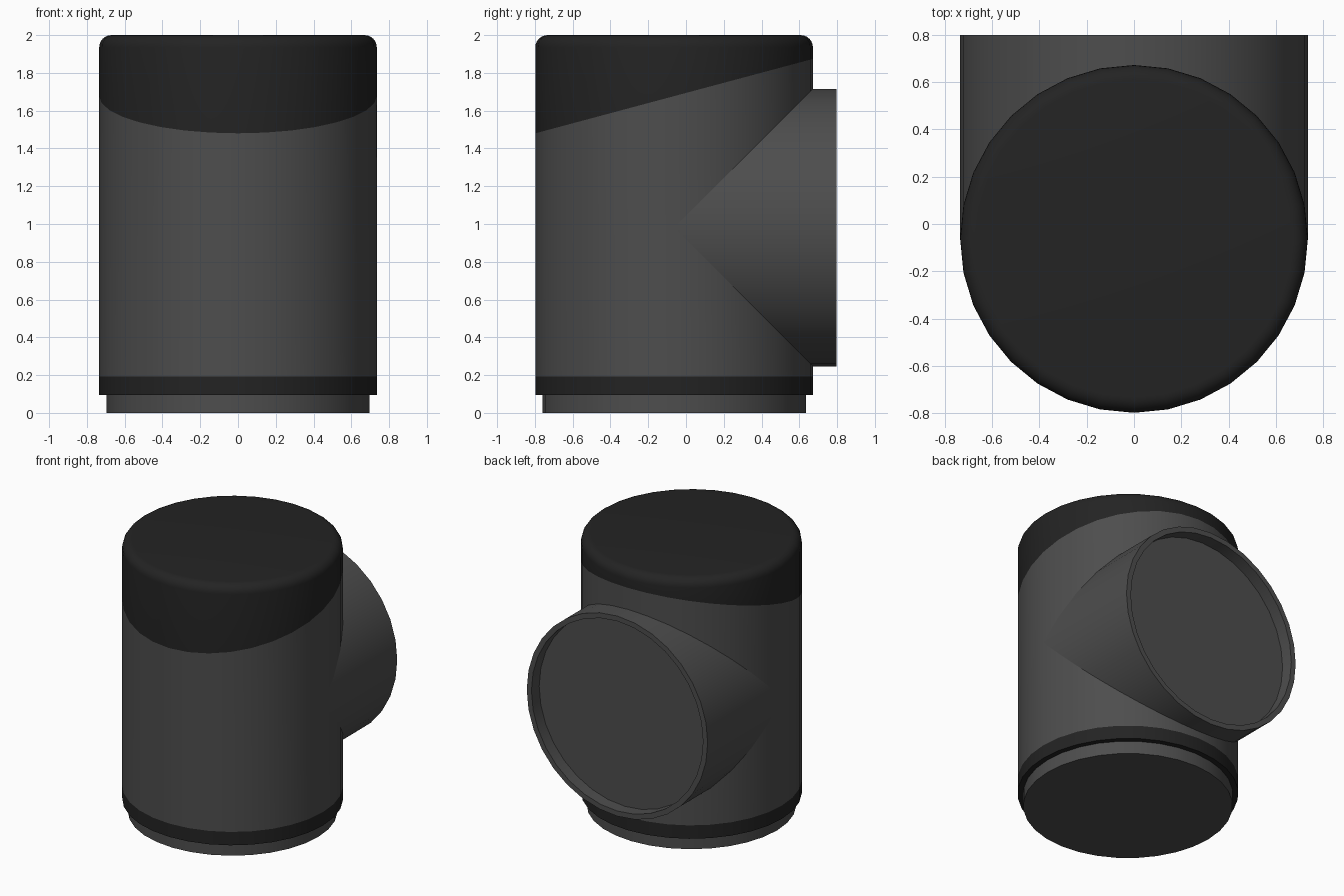
import bpy, bmesh
from math import sin, cos, pi, radians, tan
from mathutils import Matrix, Vector

cube = bpy.data.objects.get("Cube")
if cube:
    bpy.data.objects.remove(cube, do_unlink=True)

SEGMENTS = 32
R = 0.735          # outer radius of both tubes
LIP = 0.697        # radius of the foot and of the socket opening
BODY_Y = -0.063    # centre line of the upright tube
PIPE_Z = 0.981     # centre line of the side tube
BACK = 0.798       # mouth of the side tube
SLANT = radians(15)


def material(name, value):
    mat = bpy.data.materials.new(name)
    mat.use_nodes = True
    colour = (value, value, value, 1)
    mat.diffuse_color = colour
    mat.node_tree.nodes["Principled BSDF"].inputs["Base Color"].default_value = colour
    return mat


grey = material("dark grey", 0.075)
black = material("soft black", 0.017)


def lathe(name, profile, mat, location, turn=None, cut=None):
    """Spin (radius, height) points about z; cut = (point, normal) trims the normal's side."""
    bm = bmesh.new()
    verts = [bm.verts.new((r, 0, z)) for r, z in profile]
    edges = [bm.edges.new(pair) for pair in zip(verts, verts[1:])]
    bmesh.ops.spin(bm, geom=verts + edges, cent=(0, 0, 0), axis=(0, 0, 1),
                   angle=2 * pi, steps=SEGMENTS)
    bmesh.ops.remove_doubles(bm, verts=bm.verts, dist=0.0005)
    bmesh.ops.recalc_face_normals(bm, faces=bm.faces)
    if cut:
        bmesh.ops.bisect_plane(bm, geom=bm.verts[:] + bm.edges[:] + bm.faces[:],
                               plane_co=cut[0], plane_no=cut[1], clear_outer=True)
    if turn:
        bmesh.ops.transform(bm, matrix=turn, verts=bm.verts)
    mesh = bpy.data.meshes.new(name)
    bm.to_mesh(mesh)
    bm.free()
    mesh.materials.append(mat)
    obj = bpy.data.objects.new(name, mesh)
    obj.location = location
    bpy.context.collection.objects.link(obj)
    return obj


centre = (0, BODY_Y, 0)
seam = Vector((0, 0, 1.677))
up = Vector((0, -tan(SLANT), 1)).normalized()

# Rounded top edge of the cap
round_r = 0.065
corner = [(R - round_r + round_r * cos(a), 2 - round_r + round_r * sin(a))
          for a in (i * pi / 12 for i in range(7))]

parts = [
    # Foot and lower band
    lathe("foot", [(0, 0), (LIP, 0), (LIP, 0.1)], grey, centre),
    lathe("lower_band", [(LIP - 0.02, 0.094), (R, 0.094), (R, 0.192)], black, centre),
    # Upright tube and cap, meeting on a slanted seam
    lathe("upright_tube", [(R, 0.192), (R, 1.95)], grey, centre, cut=(seam, up)),
    lathe("slanted_cap", [(R, 1.3)] + corner + [(0, 2)], black, centre, cut=(seam, -up)),
    # Side tube with a recessed socket at its mouth
    lathe("side_tube",
          [(R, 0), (R, BACK - BODY_Y), (LIP, BACK - BODY_Y),
           (LIP, BACK - BODY_Y - 0.09), (0, BACK - BODY_Y - 0.09)],
          grey, (0, BODY_Y, PIPE_Z), turn=Matrix.Rotation(-pi / 2, 4, 'X')),
]

# Smooth walls with crisp rims
bpy.ops.object.select_all(action='DESELECT')
for part in parts:
    part.select_set(True)
bpy.context.view_layer.objects.active = parts[0]
bpy.ops.object.shade_smooth_by_angle(angle=radians(30))
